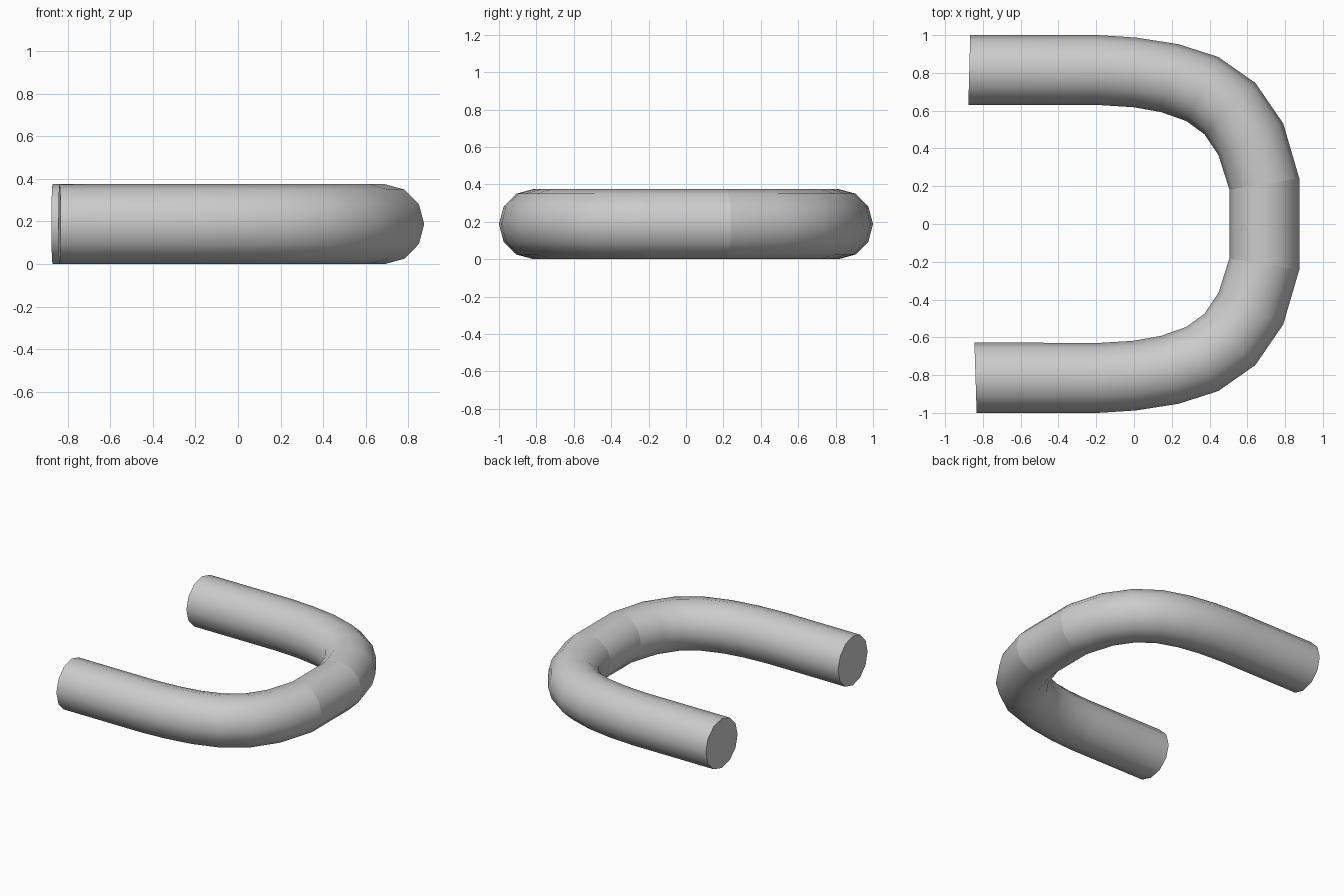
import bpy, bmesh, math
from mathutils import Vector

if "Cube" in bpy.data.objects:
    bpy.data.objects.remove(bpy.data.objects["Cube"])

SIDES = 12
RADIUS = 0.1875

# Outer and inner edge of the bend at each ring (seen from the top, +y half)
BEND = [
    ((-0.19, 1.0), (-0.19, 0.63)),
    ((0.01, 0.987), (0.0, 0.618)),
    ((0.235, 0.952), (0.145, 0.592)),
    ((0.447, 0.884), (0.277, 0.545)),
    ((0.643, 0.746), (0.373, 0.475)),
    ((0.79, 0.532), (0.447, 0.365)),
    ((0.875, 0.242), (0.505, 0.182)),
]


def mirrored(pairs):
    return [((a[0], -a[1]), (b[0], -b[1])) for a, b in reversed(pairs)]


# Slightly slanted open ends, with the bend mirrored across y
rings = ([((-0.867, 1.0), (-0.877, 0.63))] + BEND + mirrored(BEND)
         + [((-0.833, -1.0), (-0.845, -0.627))])
seams = (len(BEND), len(BEND) + 1)

bm = bmesh.new()


def add_ring(outer, inner):
    a, b = Vector((*outer, RADIUS)), Vector((*inner, RADIUS))
    centre, half = (a + b) / 2, (a - b) / 2
    ring = []
    for i in range(SIDES):
        t = math.tau * i / SIDES
        p = centre + half * math.cos(t) + Vector((0, 0, RADIUS * math.sin(t)))
        ring.append(bm.verts.new(p))
    return ring


# Tube walls
loops = [add_ring(*r) for r in rings]
for r0, r1 in zip(loops, loops[1:]):
    for i in range(SIDES):
        j = (i + 1) % SIDES
        bm.faces.new((r0[i], r0[j], r1[j], r1[i]))

# Flat end caps
caps = [bm.faces.new(loops[0]), bm.faces.new(loops[-1])]
bmesh.ops.recalc_face_normals(bm, faces=bm.faces[:])

# Smooth walls, crisp caps and crisp seams at the short middle section
for f in bm.faces:
    f.smooth = f not in caps
for k in (0, len(loops) - 1) + seams:
    for i in range(SIDES):
        e = bm.edges.get((loops[k][i], loops[k][(i + 1) % SIDES]))
        e.smooth = False

mesh = bpy.data.meshes.new("bent_pipe")
bm.to_mesh(mesh)
bm.free()
pipe = bpy.data.objects.new("bent_pipe", mesh)
bpy.context.collection.objects.link(pipe)
